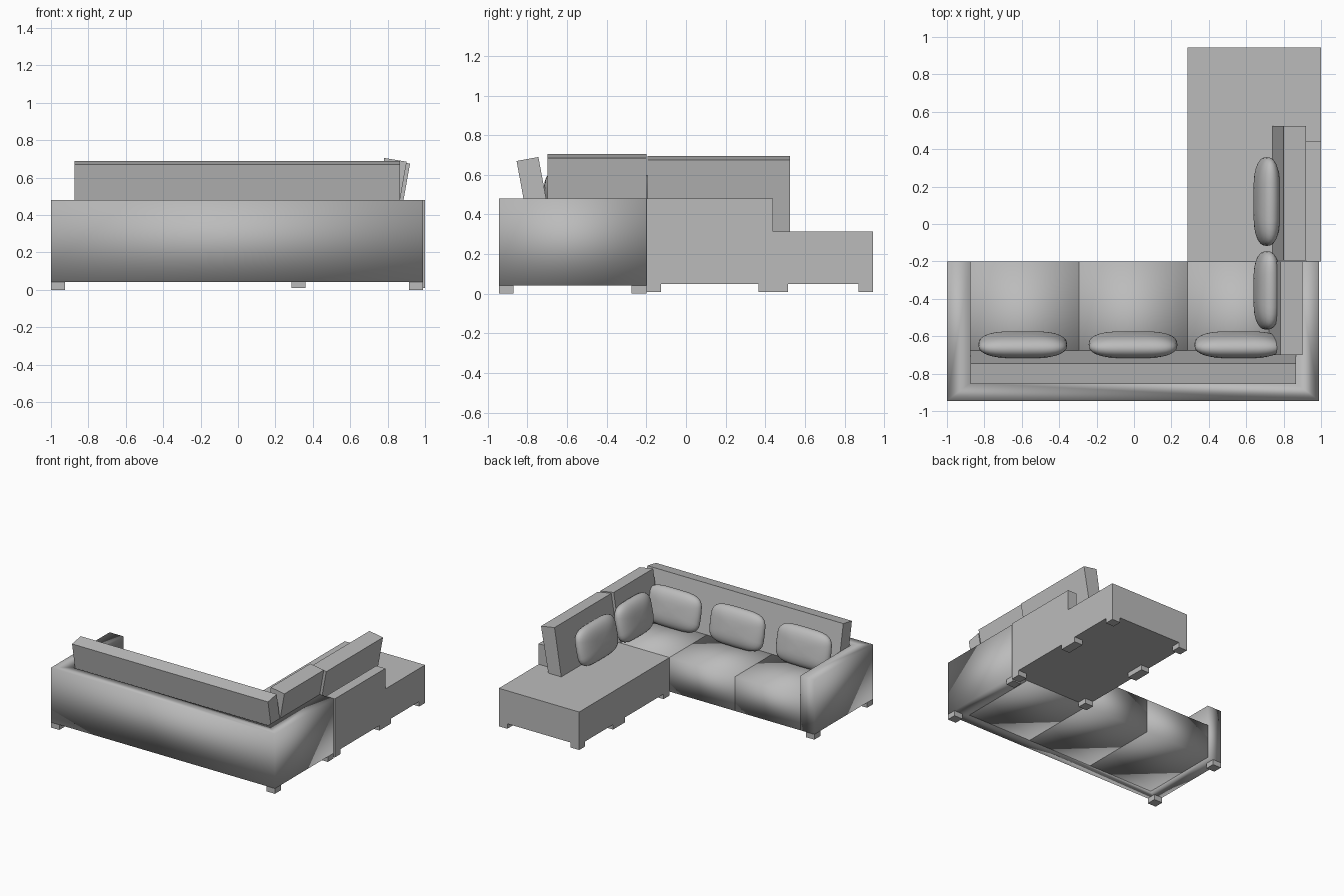
import bpy, bmesh, math
from mathutils import Matrix, Vector

cube = bpy.data.objects.get("Cube")
if cube:
    bpy.data.objects.remove(cube, do_unlink=True)

# One upholstery colour
fabric = bpy.data.materials.new("grey_fabric")
fabric.use_nodes = True
GREY = (0.5, 0.5, 0.5, 1)
fabric.diffuse_color = GREY
fabric.node_tree.nodes["Principled BSDF"].inputs["Base Color"].default_value = GREY


def finish(name, bm, smooth=False):
    bmesh.ops.recalc_face_normals(bm, faces=bm.faces)
    for f in bm.faces:
        f.smooth = smooth
    mesh = bpy.data.meshes.new(name)
    bm.to_mesh(mesh)
    bm.free()
    mesh.materials.append(fabric)
    ob = bpy.data.objects.new(name, mesh)
    bpy.context.collection.objects.link(ob)
    return ob


def prism(name, outline, start, end, place, smooth=False):
    """Extrude an outline; place(u, v, w) turns profile coordinates into a point."""
    bm = bmesh.new()
    low, high = ([bm.verts.new(place(u, v, w)) for u, v in outline] for w in (start, end))
    bm.faces.new(low)
    bm.faces.new(high)
    n = len(outline)
    for i in range(n):
        j = (i + 1) % n
        bm.faces.new((low[i], low[j], high[j], high[i]))
    return finish(name, bm, smooth)


def box(name, x, y, z, smooth=False):
    outline = [(x[0], y[0]), (x[1], y[0]), (x[1], y[1]), (x[0], y[1])]
    return prism(name, outline, z[0], z[1], lambda u, v, w: (u, v, w), smooth)


def legs(name, x, y, z):
    s = 0.075
    for i, lx in enumerate((x[0], x[1] - s)):
        for j, ly in enumerate((y[0], y[1] - s)):
            box(f"{name}_{i}{j}", (lx, lx + s), (ly, ly + s), z)


def pillow(name, centre, width, turn):
    """Plump rounded-square pillow, thin along y, leaning back, turned about z."""
    bm = bmesh.new()
    bmesh.ops.create_uvsphere(bm, u_segments=32, v_segments=16, radius=1)
    for v in bm.verts:
        x, y, z = v.co
        ring = math.hypot(x, y)
        if ring > 1e-5:
            power = lambda c: math.copysign(abs(c / ring) ** 0.5, c)
            edge = ring ** 0.65
            x, y = power(x) * edge, power(y) * edge
        v.co = Vector((x * width / 2, z * 0.062, y * 0.15))
    lean = Matrix.Rotation(math.radians(11), 4, 'X')
    bm.transform(Matrix.Translation(centre) @ Matrix.Rotation(turn, 4, 'Z') @ lean)
    return finish(name, bm, True)


SEAT, ARM, BASE = 0.315, 0.48, 0.042
FRONT, REAR = -0.2, -0.945
SEAMS = (-0.875, -0.293, 0.287, 0.865)

# Main sofa: wrap-around arms and back
shell = [(-1, FRONT), (-1, REAR), (0.99, REAR), (0.99, FRONT),
         (SEAMS[3], FRONT), (SEAMS[3], -0.85), (SEAMS[0], -0.85), (SEAMS[0], FRONT)]
prism("sofa_arms_and_back", shell, BASE, ARM, lambda u, v, w: (u, v, w), True)
legs("sofa_leg", (-1, 0.99), (REAR, FRONT), (0, BASE))

# Seats and leaning rear cushions
rear_profile = [(-0.79, SEAT), (-0.855, 0.67), (-0.745, 0.69), (-0.675, SEAT)]
for i in range(3):
    span = SEAMS[i], SEAMS[i + 1]
    box(f"sofa_seat_{i}", span, (-0.85, FRONT), (BASE, SEAT), True)
    prism(f"rear_cushion_{i}", rear_profile, *span, lambda u, v, w: (w, u, v))

# Side cushions lean outwards over the right-angled return
def side_cushion(name, shift, top, span):
    profile = [(0.74 + shift, SEAT), (0.80 + shift, top), (0.92 + shift, top - 0.02), (0.855 + shift, SEAT)]
    prism(name, profile, *span, lambda u, v, w: (u, w, v))

side_cushion("corner_side_cushion", -0.018, 0.705, (-0.7, FRONT))
side_cushion("chaise_side_cushion", 0, 0.695, (-0.195, 0.525))

# Chaise with a raised arm, and the ottoman beyond it
CHAISE_X, JOIN, END = (0.287, 1.0), 0.44, 0.945
chaise_profile = [(0.287, 0.05), (1.0, 0.05), (1.0, ARM), (0.92, ARM), (0.92, SEAT), (0.287, SEAT)]
prism("chaise_body", chaise_profile, FRONT, JOIN, lambda u, v, w: (u, w, v))
box("ottoman", CHAISE_X, (JOIN, END), (0.05, SEAT))
legs("chaise_leg", CHAISE_X, (FRONT, JOIN), (0.01, 0.05))
legs("ottoman_leg", CHAISE_X, (JOIN, END), (0.01, 0.05))

# Loose pillows
for i, x in enumerate((-0.595, -0.005, 0.56)):
    pillow(f"rear_pillow_{i}", (x, -0.645, 0.465), 0.475, 0)
for i, (y, width) in enumerate(((-0.355, 0.42), (0.12, 0.475))):
    pillow(f"side_pillow_{i}", (0.71, y, 0.465), width, math.pi / 2)
